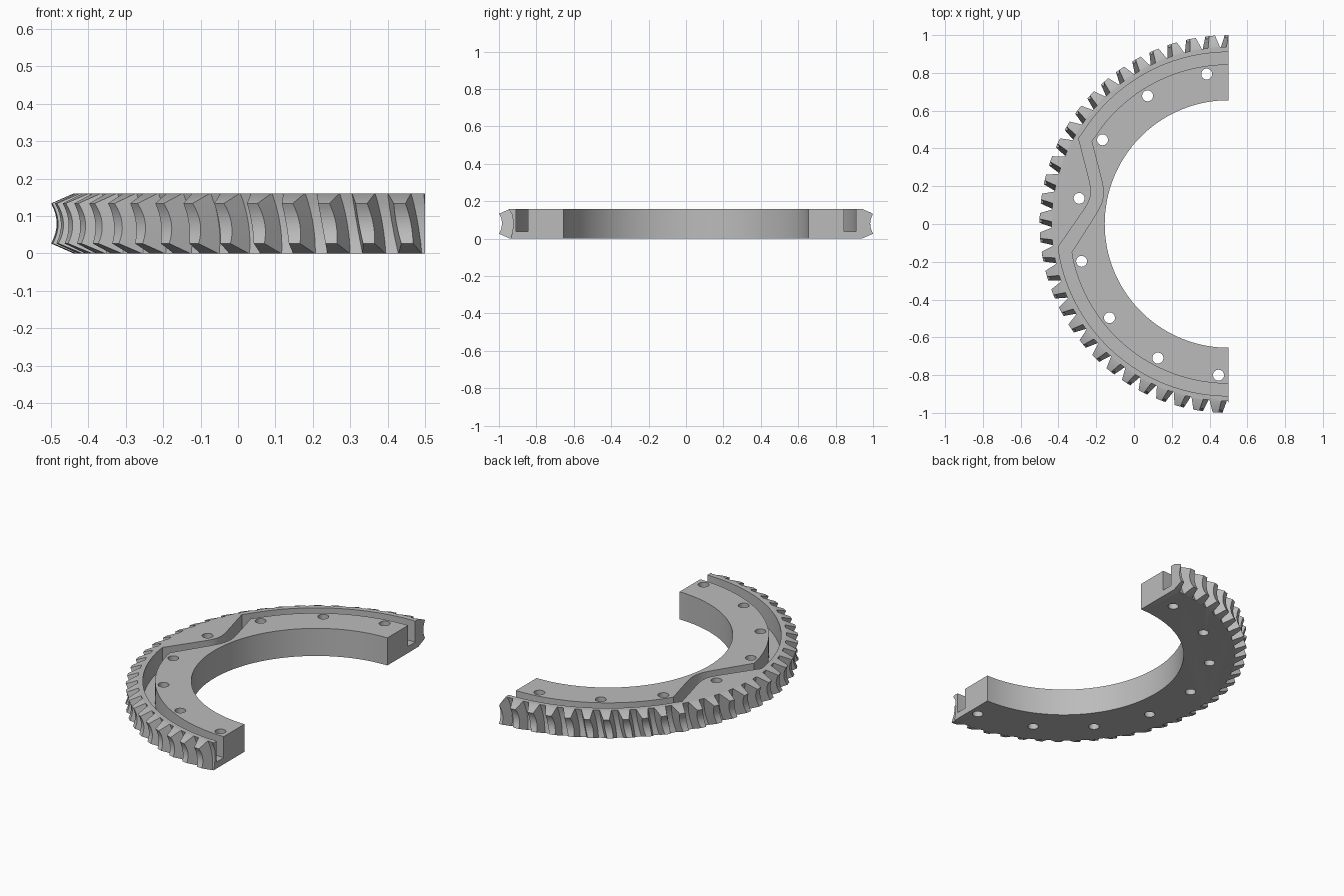
import bpy, bmesh
from math import pi, sin, cos, atan2
from mathutils import Vector

H = 0.16                      # ring thickness
CX = 0.5                      # ring axis lies on the cut plane
INNER = 0.655
PITCH = 0.103                 # angle between teeth
FIRST = 1.5 * pi - 0.058      # first tooth, next to the front end

old = bpy.data.objects.get("Cube")
if old:
    bpy.data.objects.remove(old, do_unlink=True)

steel = bpy.data.materials.new("grey_steel")
steel.use_nodes = True
GREY = (0.5, 0.5, 0.5, 1)
steel.diffuse_color = GREY
steel.node_tree.nodes["Principled BSDF"].inputs["Base Color"].default_value = GREY


def polar(r, a):
    return (CX + r * cos(a), r * sin(a))


def arc(r, a0, a1, n):
    return [polar(r, a0 + (a1 - a0) * i / n) for i in range(n + 1)]


def loft(name, sections):
    """Closed solid through (z, outline) sections with equal point counts."""
    bm = bmesh.new()
    rings = [[bm.verts.new((x, y, z)) for x, y in pts] for z, pts in sections]
    n = len(rings[0])
    for a, b in zip(rings, rings[1:]):
        for i in range(n):
            j = (i + 1) % n
            bm.faces.new((a[i], a[j], b[j], b[i]))
    bm.faces.new(rings[0][::-1])
    bm.faces.new(rings[-1])
    bmesh.ops.recalc_face_normals(bm, faces=bm.faces)
    mesh = bpy.data.meshes.new(name)
    bm.to_mesh(mesh)
    bm.free()
    mesh.materials.append(steel)
    obj = bpy.data.objects.new(name, mesh)
    bpy.context.collection.objects.link(obj)
    return obj


def prism(name, pts, z0, z1):
    return loft(name, [(z0, pts), (z1, pts)])


def cut(target, cutter):
    mod = target.modifiers.new("cut", 'BOOLEAN')
    mod.operation = 'DIFFERENCE'
    mod.solver = 'EXACT'
    mod.object = cutter
    bpy.context.view_layer.objects.active = target
    bpy.ops.object.modifier_apply(modifier=mod.name)
    bpy.data.objects.remove(cutter, do_unlink=True)


# Toothed ring: slanted teeth with a hollow throat and chamfered edges
def ring_outline(z):
    u = (z - H / 2) / (H / 2)
    root = 0.925 + 0.012 * u * u
    edge = 0.67
    if abs(u) <= edge:
        tip = 0.985 + 0.015 * (u / edge) ** 2
    else:
        tip = 1.0 - 0.06 * (abs(u) - edge) / (1 - edge)

    def half(r):
        return (0.032 - 0.25 * (r - 0.935)) / r

    pts = []
    for k in range(32, -3, -1):
        mid = FIRST - k * PITCH - 0.19 * (z - H / 2)
        pts += [polar(root, mid - half(root)), polar(tip, mid - half(tip)),
                polar(tip, mid + half(tip)), polar(root, mid + half(root))]
    return pts + arc(INNER, 1.5 * pi + 0.15, 0.5 * pi - 0.15, 72)


levels = [0] + [H / 2 * (1 + 0.67 * i / 4) for i in range(-4, 5)] + [H]
gear = loft("half_ring_gear", [(z, ring_outline(z)) for z in levels])

# Straight cut across the ring ends
cut(gear, prism("end_cutter", [(CX, -2), (CX + 2, -2), (CX + 2, 2), (CX, 2)], -1, 1))


# Cam groove: two arcs joined by an inward bend
def groove_wall(r, bend):
    start, end = [atan2(y, x - CX) % (2 * pi) for x, y in (bend[0], bend[-1])]
    return (arc(r, 0.5 * pi - 0.08, start, 28)[:-1] + bend
            + arc(r, end, 1.5 * pi + 0.08, 40)[1:])


def smooth_bend(a, b, c, d, n=8):
    """Straight runs a-b and c-d, rounded between b and c."""
    a, b, c, d = map(Vector, (a, b, c, d))
    t0, t1 = (b - a).normalized(), (d - c).normalized()
    s = (c - b).length * 0.45
    pts = [a]
    for i in range(n + 1):
        t = i / n
        pts.append((1 - t) ** 3 * b + 3 * t * (1 - t) ** 2 * (b + t0 * s)
                   + 3 * t * t * (1 - t) * (c - t1 * s) + t ** 3 * c)
    return [tuple(p) for p in pts + [d]]


outer = groove_wall(0.91, smooth_bend((-0.293, 0.453), (-0.241, 0.25), (-0.265, 0.075), (-0.4, -0.12)))
inner = groove_wall(0.845, smooth_bend((-0.225, 0.438), (-0.176, 0.25), (-0.206, 0.045), (-0.33, -0.15)))
cut(gear, prism("groove_cutter", outer + inner[::-1], 0.038, H + 0.1))

# Bolt holes
for k in range(8):
    hx, hy = polar(0.802, 0.5 * pi + 0.144 + k * 2 * pi / 15)
    circle = [(hx + 0.029 * cos(i * pi / 12), hy + 0.029 * sin(i * pi / 12)) for i in range(24)]
    cut(gear, prism("hole_cutter", circle, -0.1, H + 0.1))

bpy.ops.object.select_all(action='DESELECT')
gear.select_set(True)
bpy.context.view_layer.objects.active = gear
bpy.ops.object.shade_smooth_by_angle(angle=0.45)
